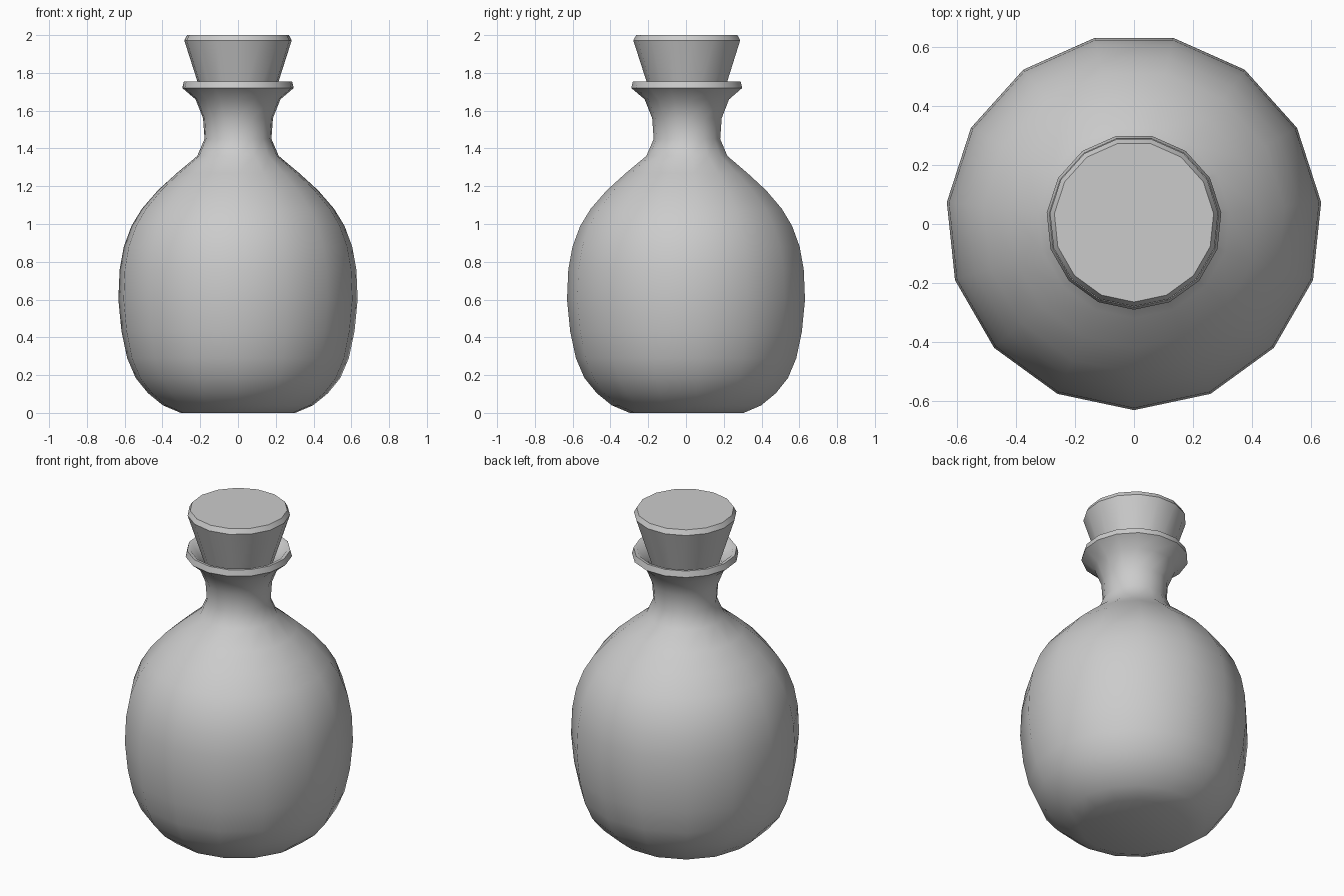
import bpy, bmesh, math

if "Cube" in bpy.data.objects:
    bpy.data.objects.remove(bpy.data.objects["Cube"])

SIDES = 15
CY = 0.007  # 15-gon offset so the bounding box is centred


def lathe(name, profile, angle):
    """Spin (radius, z) points round z; first and last rings are capped."""
    bm = bmesh.new()
    rings = []
    for r, z in profile:
        ring = []
        for i in range(SIDES):
            a = -math.pi / 2 + 2 * math.pi * i / SIDES
            ring.append(bm.verts.new((r * math.cos(a), CY + r * math.sin(a), z)))
        rings.append(ring)
    for lo, hi in zip(rings, rings[1:]):
        for i in range(SIDES):
            j = (i + 1) % SIDES
            bm.faces.new((lo[i], lo[j], hi[j], hi[i]))
    bm.faces.new(rings[0][::-1])
    bm.faces.new(rings[-1])
    mesh = bpy.data.meshes.new(name)
    bm.to_mesh(mesh)
    bm.free()
    ob = bpy.data.objects.new(name, mesh)
    bpy.context.collection.objects.link(ob)
    bpy.ops.object.select_all(action='DESELECT')
    ob.select_set(True)
    bpy.context.view_layer.objects.active = ob
    bpy.ops.object.shade_smooth_by_angle(angle=math.radians(angle))
    return ob


# Round flask with flared lip and a short inner neck
lathe("bottle", [
    (0.305, 0), (0.40, 0.04), (0.48, 0.105), (0.545, 0.185), (0.59, 0.29),
    (0.62, 0.43), (0.637, 0.60), (0.63, 0.76), (0.608, 0.88), (0.567, 0.99),
    (0.512, 1.08), (0.425, 1.18), (0.325, 1.27), (0.217, 1.36),
    (0.178, 1.45), (0.186, 1.56), (0.226, 1.66), (0.297, 1.72),
    (0.288, 1.755), (0.268, 1.753), (0.205, 1.68), (0.165, 1.58), (0.155, 1.50),
], 60)

# Tapered stopper with a bevelled top edge
lathe("stopper", [(0.16, 1.58), (0.286, 1.972), (0.271, 2.0)], 30)
